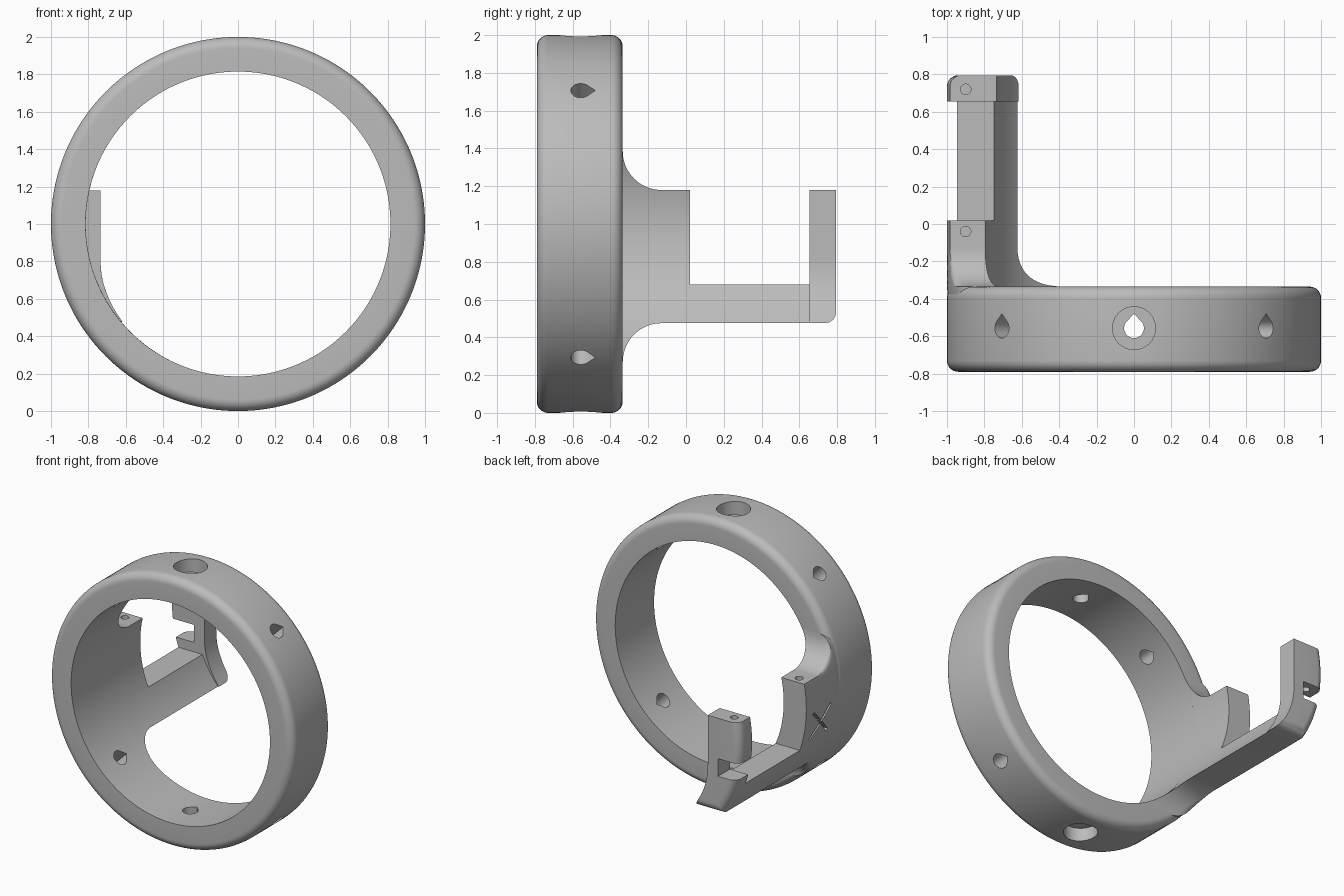
import bpy, bmesh
from math import sin, cos, pi, sqrt, radians
from mathutils import Vector, Matrix

old = bpy.data.objects.get("Cube")
if old:
    bpy.data.objects.remove(old, do_unlink=True)

grey = bpy.data.materials.new("plain grey")
grey.use_nodes = True
colour = (0.5, 0.5, 0.5, 1)
grey.diffuse_color = colour
grey.node_tree.nodes["Principled BSDF"].inputs["Base Color"].default_value = colour

OUTER, INNER, EDGE, MID = 1.0, 0.815, 0.06, -0.557
BACK, FILLET, END = -0.335, 0.205, 0.795
LOW, FLOOR, TOP = 0.475, 0.68, 1.18


def loft(name, rings, wrap=False):
    """Skin a list of equal point loops, capped unless wrapped."""
    bm = bmesh.new()
    loops = [[bm.verts.new(p) for p in ring] for ring in rings]
    n = len(loops[0])
    pairs = list(zip(loops, loops[1:]))
    if wrap:
        pairs.append((loops[-1], loops[0]))
    else:
        bm.faces.new(loops[0])
        bm.faces.new(loops[-1])
    for a, b in pairs:
        for i in range(n):
            j = (i + 1) % n
            bm.faces.new((a[i], a[j], b[j], b[i]))
    bmesh.ops.remove_doubles(bm, verts=bm.verts, dist=1e-5)
    bmesh.ops.recalc_face_normals(bm, faces=bm.faces)
    mesh = bpy.data.meshes.new(name)
    bm.to_mesh(mesh)
    bm.free()
    mesh.materials.append(grey)
    obj = bpy.data.objects.new(name, mesh)
    bpy.context.collection.objects.link(obj)
    return obj


def prism(outline, matrix, start, end):
    """Cutter: outline in local xy, pushed along local z."""
    return loft("cutter", [[matrix @ Vector((x, y, h)) for x, y in outline]
                           for h in (start, end)])


def box(lo, hi):
    outline = [(lo[0], lo[1]), (hi[0], lo[1]), (hi[0], hi[1]), (lo[0], hi[1])]
    return prism(outline, Matrix(), lo[2], hi[2])


def circle(r, n=40):
    return [(r * cos(2 * pi * i / n), r * sin(2 * pi * i / n)) for i in range(n)]


def cut(target, cutter):
    mod = target.modifiers.new("cut", 'BOOLEAN')
    mod.operation, mod.solver, mod.object = 'DIFFERENCE', 'EXACT', cutter
    bpy.context.view_layer.objects.active = target
    bpy.ops.object.modifier_apply(modifier=mod.name)
    bpy.data.objects.remove(cutter, do_unlink=True)


def finish(obj):
    bpy.ops.object.select_all(action='DESELECT')
    obj.select_set(True)
    bpy.context.view_layer.objects.active = obj
    bpy.ops.object.shade_smooth_by_angle(angle=radians(30))


# Ring with rounded outer edges
front = -0.79
quarter = [i * pi / 16 for i in range(9)]
profile = [(INNER, front)]
profile += [(OUTER - EDGE + EDGE * sin(t), front + EDGE - EDGE * cos(t)) for t in quarter]
profile += [(OUTER - EDGE + EDGE * cos(t), BACK - EDGE + EDGE * sin(t)) for t in quarter]
profile.append((INNER, BACK))
steps = 160
ring = loft("ring", [[(r * cos(2 * pi * i / steps), y, 1 + r * sin(2 * pi * i / steps))
                      for r, y in profile] for i in range(steps)], wrap=True)

# Radial teardrop holes, with counterbores at top and bottom
r = 0.053
teardrop = [(r * cos(t), r * sin(t)) for t in
            [radians(135 + 270 * i / 24) for i in range(25)]] + [(0, r * 1.45)]
for degrees in (0, 45, 135, 180, 225, 315):
    frame = Matrix.Translation((0, MID, 1)) @ Matrix.Rotation(radians(degrees), 4, 'Y')
    cut(ring, prism(teardrop, frame, 0.7, 1.1))
    if degrees % 180 == 0:
        cut(ring, prism(circle(0.115), frame, 0.9, 1.1))
finish(ring)


# Side arm: cross-sections of the ring wall carried backwards
def section(y, low, high, outer=OUTER, inner=INNER, rounding=0.0, thick=False):
    n = 28
    heights = [low + (high - low) * (1 - cos(pi * i / n)) / 2 for i in range(n + 1)]
    points = []
    for z in heights:
        x = -sqrt(inner ** 2 - (z - 1) ** 2)
        if thick:
            x = max(x, -0.735 + 0.115 * (max(0, 0.8 - z) / 0.32) ** 2)
        points.append((x, y, z))
    for z in reversed(heights):
        x = -sqrt(outer ** 2 - (z - 1) ** 2)
        d = min(z - low, high - z)
        if d < rounding:
            x += rounding - sqrt(max(0, rounding ** 2 - (rounding - d) ** 2))
        points.append((x, y, z))
    return points


sections = [section(BACK - EDGE, LOW - FILLET, TOP + FILLET, 0.995, 0.83, EDGE)]
for i in range(13):
    t = i * pi / 24
    flare = FILLET * (1 - sin(t))
    sections.append(section(BACK + FILLET - FILLET * cos(t), LOW - flare, TOP + flare,
                            rounding=EDGE * (1 - i / 12)))
clip_start = 0.655
sections.append(section(clip_start, LOW, TOP))
sections.append(section(clip_start, LOW, TOP, thick=True))
for t in quarter:
    drop = EDGE * (1 - cos(t))
    sections.append(section(END - EDGE + EDGE * sin(t), LOW + drop, TOP, OUTER - drop, thick=True))
arm = loft("side_arm", sections)

# Open cradle between the posts, and the notch in the end post
cut(arm, box((-1.2, 0.02, FLOOR), (-0.5, clip_start, 1.4)))
cut(arm, box((-1.2, 0.6, 0.75), (-0.82, 0.9, 0.88)))

# Pin holes in the post tops
for y in (-0.04, 0.72):
    cut(arm, prism(circle(0.028, 24), Matrix.Translation((-0.9, y, 0)), 0.95 if y < 0 else 0.8, 1.3))

# Crossed slots on the outer side
for angle in (45, -45):
    frame = Matrix.Translation((-0.985, -0.17, 0.83)) @ Matrix.Rotation(radians(angle), 4, 'X') \
        @ Matrix.Rotation(radians(90), 4, 'Y')
    w, l = 0.01, 0.145
    cut(arm, prism([(-w, -l), (w, -l), (w, l), (-w, l)], frame, -0.1, 0.05))
finish(arm)
